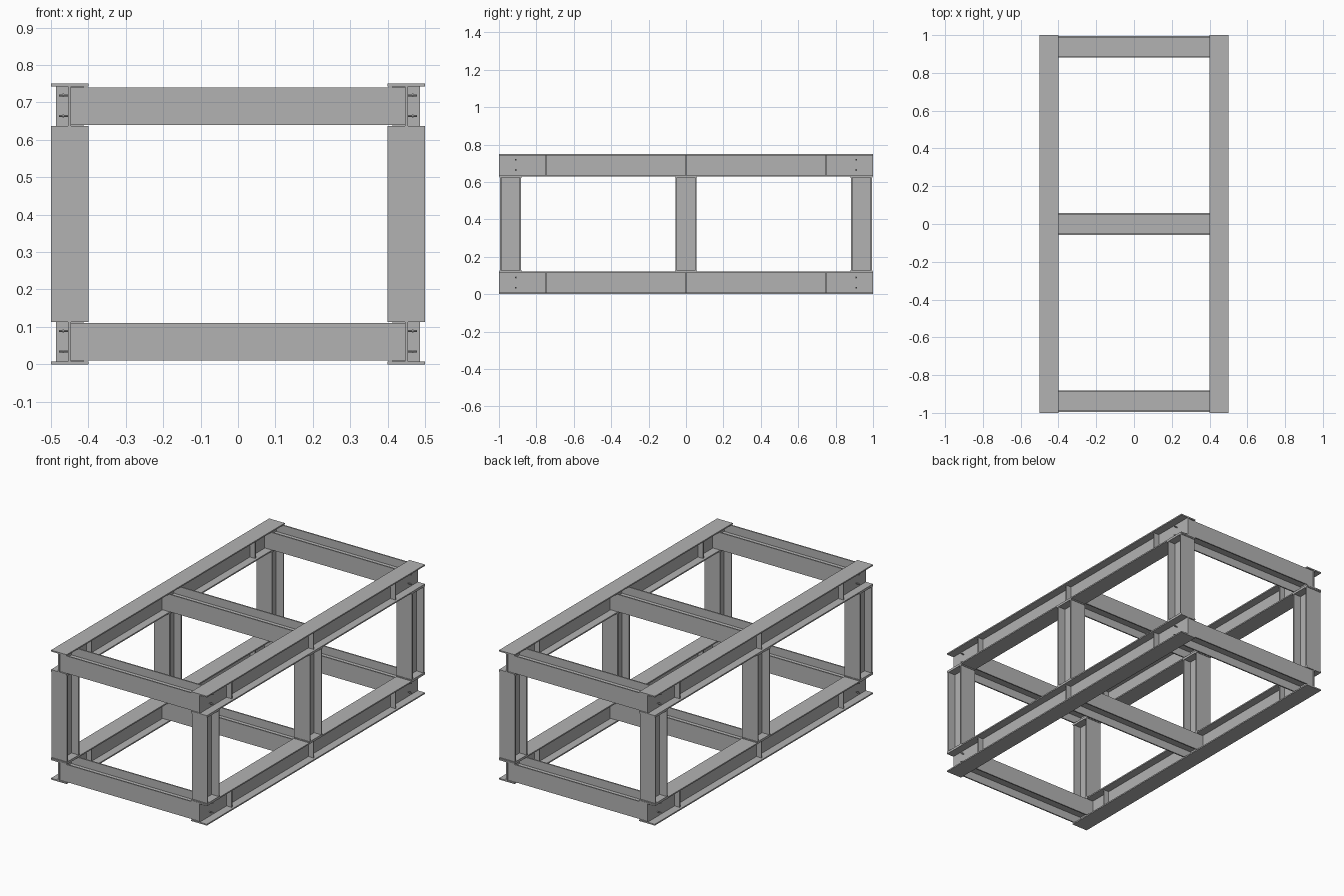
import bpy, bmesh, math
from mathutils import Matrix, Vector

cube = bpy.data.objects.get("Cube")
if cube:
    bpy.data.objects.remove(cube, do_unlink=True)

steel = bpy.data.materials.new("grey_steel")
steel.use_nodes = True
GREY = (0.45, 0.45, 0.45, 1)
steel.diffuse_color = GREY
steel.node_tree.nodes["Principled BSDF"].inputs["Base Color"].default_value = GREY

FLANGE, WEB = 0.0075, 0.008
SIDES = {"left": 1, "right": -1}
LEVELS = {"lower": 0.06, "upper": 0.69}
ROWS = {"front": -0.938, "middle": 0, "back": 0.938}


def finish(name, bm):
    bmesh.ops.recalc_face_normals(bm, faces=bm.faces)
    mesh = bpy.data.meshes.new(name)
    bm.to_mesh(mesh)
    bm.free()
    mesh.materials.append(steel)
    obj = bpy.data.objects.new(name, mesh)
    bpy.context.collection.objects.link(obj)
    return obj


def plate(name, centre, size):
    bm = bmesh.new()
    bmesh.ops.create_cube(bm, size=1)
    bmesh.ops.scale(bm, vec=size, verts=bm.verts)
    bmesh.ops.translate(bm, vec=centre, verts=bm.verts)
    return finish(name, bm)


def i_beam(name, centre, across, deep, width, depth, length):
    """Extrude an I profile; across and deep are the profile axes."""
    across, deep = Vector(across), Vector(deep)
    along = across.cross(deep)
    w, t, d = width / 2, WEB / 2, depth / 2
    e = d - FLANGE
    half = [(w, -d), (w, -e), (t, -e), (t, e), (w, e), (w, d)]
    outline = half + [(-u, v) for u, v in reversed(half)]
    bm = bmesh.new()
    start = Vector(centre) - along * length / 2
    face = bm.faces.new([bm.verts.new(start + across * u + deep * v) for u, v in outline])
    new = bmesh.ops.extrude_face_region(bm, geom=[face])["geom"]
    moved = [g for g in new if isinstance(g, bmesh.types.BMVert)]
    bmesh.ops.translate(bm, vec=along * length, verts=moved)
    return finish(name, bm)


def bolt(name, centre, side):
    # Slim shank through the web with a hexagonal head
    bm = bmesh.new()
    turn = Matrix.Rotation(math.pi / 2, 4, "Y")
    for radius, length, shift in ((0.003, 0.03, 0), (0.005, 0.005, 0.004)):
        spot = Vector(centre) + Vector((side * shift, 0, 0))
        bmesh.ops.create_cone(bm, cap_ends=True, segments=6, radius1=radius,
                              radius2=radius, depth=length,
                              matrix=Matrix.Translation(spot) @ turn)
    return finish(name, bm)


for level, z in LEVELS.items():
    # Cross beams lie with their webs horizontal
    for row, y in ROWS.items():
        i_beam(f"{level}_{row}_cross_beam", (0, y, z), (0, 0, 1), (0, 1, 0),
               0.101, 0.115, 0.9)

    for side, s in SIDES.items():
        # Long side rails
        i_beam(f"{level}_{side}_rail", (s * 0.45, 0, z), (1, 0, 0), (0, 0, 1),
               0.1, 0.12, 2)
        # Stiffener plates between the rail flanges
        for row, y in (("front", -0.75), ("middle", 0), ("back", 0.75)):
            for face, f in (("outer", 1), ("inner", -1)):
                if row == "middle" and face == "inner":
                    continue
                plate(f"{level}_{side}_{row}_{face}_stiffener",
                      (s * (0.45 + f * 0.0195), y, z), (0.035, 0.006, 0.105))
        # Bolts at the rail ends
        for end, y in (("front", -0.91), ("back", 0.91)):
            for spot, dz in (("low", -0.026), ("high", 0.029)):
                bolt(f"{level}_{side}_{end}_{spot}_bolt",
                     (s * 0.463, y, z + dz), s)

# Upright posts with thin end plates
for side, s in SIDES.items():
    for row, y in ROWS.items():
        i_beam(f"{row}_{side}_post", (s * 0.45, y, 0.375), (1, 0, 0), (0, -1, 0),
               0.1, 0.113, 0.51)
        for end, z in (("bottom", 0.123), ("top", 0.627)):
            plate(f"{row}_{side}_post_{end}_plate", (s * 0.45, y, z),
                  (0.1, 0.12, 0.006))
